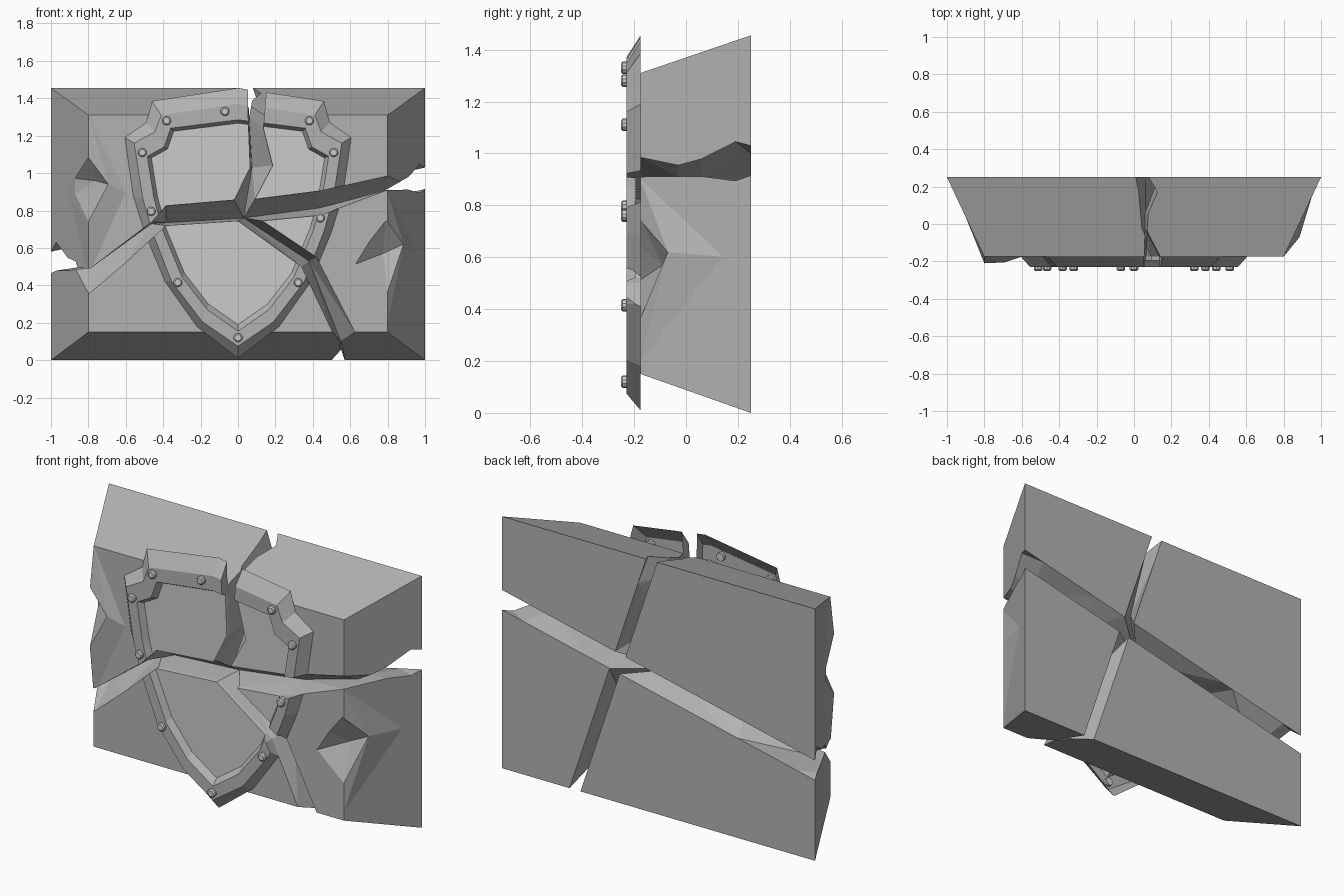
import bpy, bmesh, math
from mathutils import Matrix

if "Cube" in bpy.data.objects:
    bpy.data.objects.remove(bpy.data.objects["Cube"])

FRONT, BACK = -0.175, 0.25


def add(name, bm):
    bmesh.ops.recalc_face_normals(bm, faces=bm.faces)
    me = bpy.data.meshes.new(name)
    bm.to_mesh(me)
    bm.free()
    ob = bpy.data.objects.new(name, me)
    bpy.context.collection.objects.link(ob)
    return ob


def hull(name, pts):
    bm = bmesh.new()
    vs = [bm.verts.new(p) for p in pts]
    bmesh.ops.convex_hull(bm, input=vs)
    bmesh.ops.dissolve_limit(bm, angle_limit=0.01, verts=bm.verts, edges=bm.edges)
    return add(name, bm)


def loft(name, layers, ring=False, tri=False):
    """Skin a list of (y, [(x, z)...]) loops; ring joins last to first, otherwise ends are capped."""
    bm = bmesh.new()
    loops = [[bm.verts.new((x, y, z)) for x, z in pts] for y, pts in layers]
    pairs = list(zip(loops, loops[1:]))
    if ring:
        pairs.append((loops[-1], loops[0]))
    else:
        bm.faces.new(loops[0])
        bm.faces.new(loops[-1][::-1])
    for a, b in pairs:
        for i in range(len(a)):
            j = (i + 1) % len(a)
            bm.faces.new((a[i], a[j], b[j], b[i]))
    if tri:
        bmesh.ops.triangulate(bm, faces=bm.faces)
    return add(name, bm)


def boolean(ob, cutter, op, name):
    """Return a new object holding ob (op) cutter."""
    m = ob.modifiers.new("cut", 'BOOLEAN')
    m.operation, m.object, m.solver = op, cutter, 'EXACT'
    dg = bpy.context.evaluated_depsgraph_get()
    me = bpy.data.meshes.new_from_object(ob.evaluated_get(dg))
    ob.modifiers.remove(m)
    new = bpy.data.objects.new(name, me)
    bpy.context.collection.objects.link(new)
    return new


def drop_back(ob):
    """The shield is a shell: remove its hidden back faces."""
    bm = bmesh.new()
    bm.from_mesh(ob.data)
    bmesh.ops.delete(bm, geom=[f for f in bm.faces if f.normal.y > 0.95], context='FACES')
    bm.to_mesh(ob.data)
    bm.free()
    return ob


def paint(ob, mat):
    ob.data.materials.clear()
    ob.data.materials.append(mat)


def mirrored(half):
    return half + [(-x, z) for x, z in half[-2:0:-1]]


dark = bpy.data.materials.new("dark_grey")
dark.diffuse_color = (.45, .45, .45, 1)
dark.use_nodes = True
dark.node_tree.nodes["Principled BSDF"].inputs["Base Color"].default_value = dark.diffuse_color

# Whole stone block with bulging, chipped side edges
stone = hull("stone", [(sx * x, y, z) for sx in (-1, 1) for x, y, z in
                       ((1, BACK, 0), (1, BACK, 1.455), (.8, FRONT, .15), (.8, FRONT, 1.31))])
left_lump = hull("left_lump", [(-.8, FRONT, 1.31), (-.8, FRONT, .45), (-.8, -.21, 1.08), (-.8, -.21, .74),
                               (-.6, FRONT, .9), (-.925, .1, .9), (-.69, -.205, .94), (-.7, 0, .9)])
right_lump = hull("right_lump", [(.8, FRONT, .90), (.8, FRONT, .2), (.885, -.07, .62), (.955, .16, .6),
                                 (.75, -.1, .6)])
left_chip = hull("left_chip", [(-.8, -.215, 1.09), (-.69, -.21, .94), (-.797, -.215, .738),
                               (-.888, -.02, .88), (-.888, -.02, .973), (-.765, -.12, .96), (-.95, -.25, .92)])
right_chip = hull("right_chip", [(.79, -.18, .755), (.885, -.07, .62), (.8, -.18, .355), (.62, -.18, .51),
                                 (.70, -.18, .64), (.775, -.09, .57), (.9, -.25, .58)])
helpers = [stone]
for tool, op in ((left_lump, 'UNION'), (right_lump, 'UNION'), (left_chip, 'DIFFERENCE'), (right_chip, 'DIFFERENCE')):
    stone = boolean(stone, tool, op, "stone")
    helpers += [tool, stone]

# Shield rim and panel, from half outlines
rim_base = mirrored([(0, 1.455), (-.46, 1.385), (-.49, 1.27), (-.605, 1.19),
                     (-.56, .88), (-.5, .685), (-.39, .42), (-.22, .18), (0, .01)])
rim_out = mirrored([(0, 1.37), (-.41, 1.31), (-.445, 1.22), (-.555, 1.16),
                    (-.51, .87), (-.46, .69), (-.355, .42), (-.19, .205), (0, .075)])
rim_in = mirrored([(0, 1.285), (-.36, 1.24), (-.395, 1.14), (-.485, 1.09),
                   (-.45, .87), (-.405, .70), (-.3, .445), (-.165, .27), (0, .155)])
panel_edge = [(x * .955, .19 + (z - .155) * .953) for x, z in rim_in]
rim = loft("rim", [(FRONT, rim_base), (-.23, rim_out), (-.23, rim_in), (-.195, panel_edge),
                   (FRONT, panel_edge)], ring=True)
panel = loft("panel", [(-.195, panel_edge), (FRONT, panel_edge)])
helpers += [rim, panel]

# Crack arms where the pieces meet inside, each running from the outside to the centre
C = (.03, .76)
west = [(-1.2, .56), (-.79, .494), (-.46, .73), (-.385, .735)]
east = [(1.2, 1.03), (.79, .91), (.44, .815)]
north = [(.045, 1.6), (.06, 1.3), (.075, 1.03)]
south = [(.56, -.2), (.55, .1), (.38, .53)]

# Each piece: side x, side z, its two arms, and its jagged front edge from outside round to outside
pieces = {
    "upper_left": (-1, 1, west, north, [(-1.2, .49), (-.79, .49), (-.46, .74), (-.385, .825), (-.02, .856),
                                        (.065, 1.03), (.055, 1.28), (.05, 1.6)]),
    "upper_right": (1, 1, east, north, [(1.2, 1.07), (.8, .985), (.44, .905), (.09, .86),
                                        (.185, 1.04), (.135, 1.24), (.165, 1.6)]),
    "lower_left": (-1, -1, west, south, [(-1.2, .36), (-.79, .36), (-.61, .513), (-.385, .72), (0, .745),
                                         (.34, .5), (.505, .15), (.505, -.2)]),
    "lower_right": (1, -1, east, south, [(1.2, .91), (.8, .91), (.44, .775), (.13, .745),
                                         (.42, .55), (.625, .15), (.625, -.2)]),
}
for key, (sx, sz, h, v, edge) in pieces.items():
    outer = [(1.2 * sx, 1.6 if sz > 0 else -.2)]
    # meeting line, opening up again beyond the stone's outer edges
    core = ([(h[0][0], h[0][1] + sz * .115)] + h[1:] + [C] + v[:0:-1] + [(v[0][0] + sx * .07, v[0][1])])
    # straight cracks on the back
    cx = .263 + .0325 * sx - .0185 * sz
    back = [(x, .7475 + .225 * x + sz * .0575) for x in [p[0] * 1.1 for p in h] + [cx]]
    back += [(.535 - .337 * z + sx * .035, z) for _, z in v[::-1]]
    cutter = loft(key + "_cutter", [(-.4, edge + outer), (FRONT, edge + outer), (-.03, core + outer),
                                    (.06, core + outer), (BACK, back + outer), (.4, back + outer)], tri=True)
    paint(boolean(stone, cutter, 'INTERSECT', key + "_stone"), dark)
    paint(drop_back(boolean(rim, cutter, 'INTERSECT', key + "_shield_rim")), dark)
    drop_back(boolean(panel, cutter, 'INTERSECT', key + "_shield_panel"))
    helpers.append(cutter)
for ob in helpers:
    bpy.data.objects.remove(ob)

# Rivets around the rim: shank and chamfered head
side = [(.382, 1.28), (.512, 1.11), (.322, .415)]
spots = [(s * x, z) for x, z in side for s in (-1, 1)] + [(-.07, 1.33), (-.465, .795), (.44, .76), (0, .12)]
for i, (x, z) in enumerate(spots):
    bm = bmesh.new()
    for r1, r2, y0, y1 in ((.024, .024, -.21, -.244), (.024, .017, -.244, -.25)):
        bmesh.ops.create_cone(bm, cap_ends=True, segments=10, radius1=r1, radius2=r2, depth=y0 - y1,
                              matrix=Matrix.Translation((x, (y0 + y1) / 2, z)) @ Matrix.Rotation(math.pi / 2, 4, 'X'))
    add(f"rivet_{i + 1}", bm)
